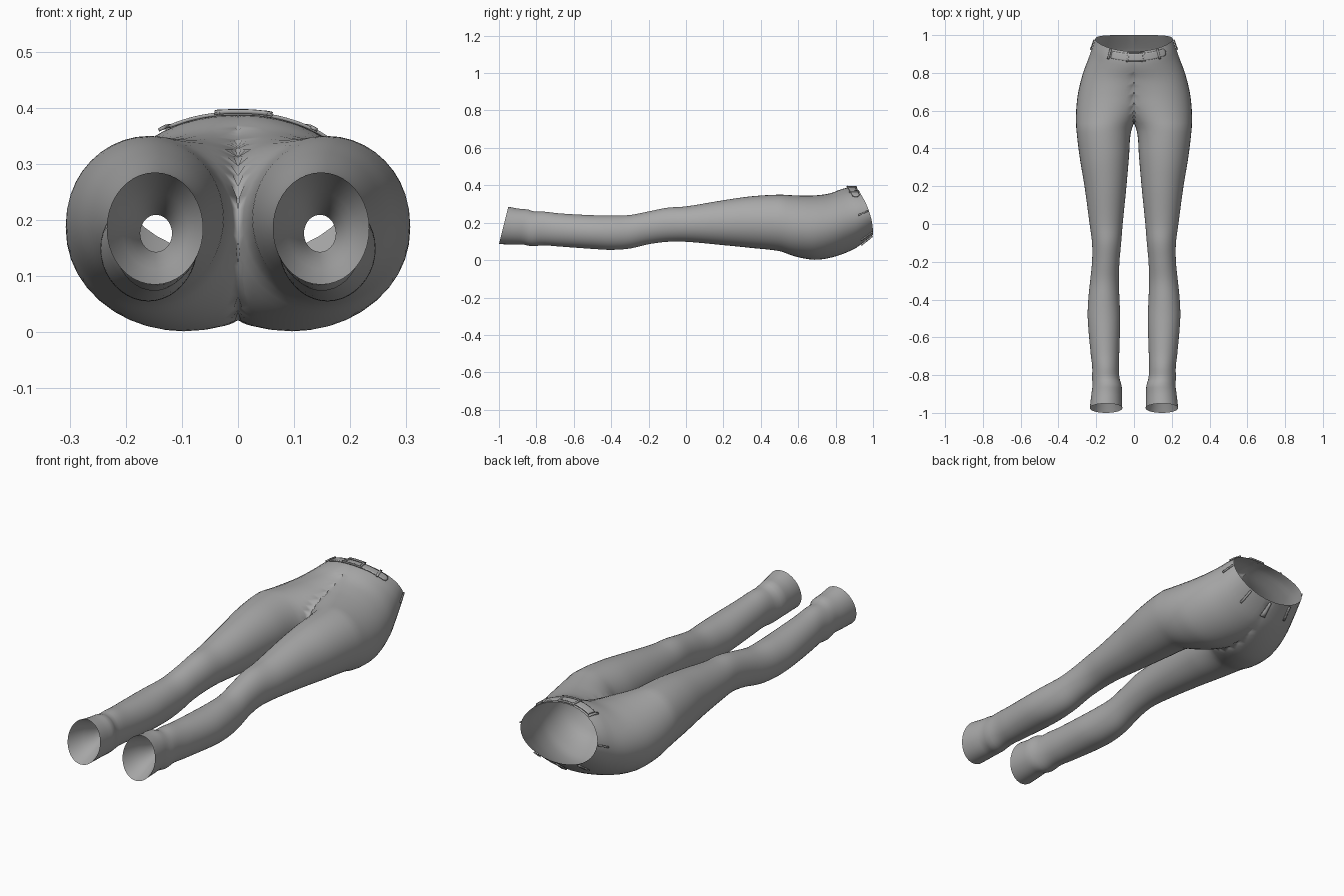
import bpy, bmesh, math

if "Cube" in bpy.data.objects:
    bpy.data.objects.remove(bpy.data.objects["Cube"])

SEG = 40
grey = bpy.data.materials.new("grey_cloth")
grey.diffuse_color = (0.4, 0.4, 0.4, 1)
grey.use_nodes = True
grey.node_tree.nodes["Principled BSDF"].inputs["Base Color"].default_value = grey.diffuse_color

# Half-body stations: length, outer x, inner x, top z, bottom z
ROWS = [
    (-1.0, .234, .062, .285, .085), (-.92, .226, .064, .274, .084),
    (-.86, .219, .066, .270, .082), (-.83, .222, .076, .260, .074),
    (-.76, .221, .080, .259, .079), (-.68, .230, .078, .250, .073),
    (-.50, .245, .073, .240, .060), (-.40, .242, .077, .239, .055),
    (-.30, .232, .080, .241, .062), (-.20, .222, .077, .260, .085),
    (-.10, .222, .068, .280, .098), (0, .235, .060, .287, .098),
    (.20, .262, .040, .320, .080), (.35, .287, .027, .341, .065),
    (.50, .305, .013, .350, .048), (.56, .307, -.025, .347, .027),
    (.62, .305, -.068, .345, .011), (.70, .295, -.110, .346, .002),
    (.80, .270, -.160, .356, .020), (.90, .235, -.200, .379, .060),
    (.95, .220, -.208, .387, .095), (1.0, .205, -.205, .385, .135),
]


def station(s):
    """Smooth interpolation of the stations."""
    s = min(max(s, -1), 1)
    i = 0
    while i < len(ROWS) - 2 and s > ROWS[i + 1][0]:
        i += 1

    def slope(j, k):
        a, b = ROWS[max(j - 1, 0)], ROWS[min(j + 1, len(ROWS) - 1)]
        return (b[k] - a[k]) / (b[0] - a[0])
    a, b = ROWS[i], ROWS[i + 1]
    h = b[0] - a[0]
    t = (s - a[0]) / h
    return [(2*t**3 - 3*t*t + 1) * a[k] + (t**3 - 2*t*t + t) * h * slope(i, k)
            + (3*t*t - 2*t**3) * b[k] + (t**3 - t*t) * h * slope(i + 1, k)
            for k in range(1, 5)]


def slant(s, z):
    """Tilt the waist and ankle openings."""
    w = min(max((s - .6) / .4, 0), 1)
    w = w * w * (3 - 2 * w)
    y = s - .09 * w * (max(z - .14, 0) / .25) ** 2
    return y + .05 * min(max((-.75 - s) / .25, 0), 1) * (z - .085) / .2


def point(s, a, grow=0.0, both=False):
    out, inn, top, bot = station(s)
    cx, rx, cz, rz = (out + inn) / 2, (out - inn) / 2, (top + bot) / 2, (top - bot) / 2
    if both and math.cos(a) < 0:
        cx = -cx
    x = cx + (rx + grow) * math.cos(a)
    z = cz + (rz + grow) * math.sin(a)
    y = slant(s, cz + rz * math.sin(a))
    return (x if both else max(x, 0), y, z)


def finish(name, bm, mirror=False):
    bmesh.ops.recalc_face_normals(bm, faces=bm.faces)
    me = bpy.data.meshes.new(name)
    bm.to_mesh(me)
    bm.free()
    me.materials.append(grey)
    ob = bpy.data.objects.new(name, me)
    bpy.context.collection.objects.link(ob)
    if mirror:
        m = ob.modifiers.new("Mirror", 'MIRROR')
        m.merge_threshold = .0005
    bpy.ops.object.select_all(action='DESELECT')
    ob.select_set(True)
    bpy.context.view_layer.objects.active = ob
    bpy.ops.object.shade_smooth_by_angle(angle=math.radians(50))
    return ob


def loft(rings, closed=True):
    bm = bmesh.new()
    vs = [[bm.verts.new(p) for p in r] for r in rings]
    n = len(rings[0])
    for a, b in zip(vs, vs[1:]):
        for k in range(n if closed else n - 1):
            j = (k + 1) % n
            bm.faces.new((a[k], a[j], b[j], b[k]))
    return bm


ANG = [2 * math.pi * k / SEG for k in range(SEG)]

# Trousers: one lofted half, cut open on the centre plane and mirrored
N = 90
bm = loft([[point(-1 + 2 * i / N, a) for a in ANG] for i in range(N + 1)])
inside = [f for f in bm.faces if all(v.co.x < 1e-6 for v in f.verts)]
bmesh.ops.delete(bm, geom=inside, context='FACES')
bmesh.ops.remove_doubles(bm, verts=bm.verts, dist=.0002)
finish("trousers", bm, mirror=True)

# Turned-in lining narrowing inside each leg opening
rings = []
for depth, f in [(0, 1), (.04, .86), (.08, .68), (.11, .55), (.15, .42), (.19, .33)]:
    ring = []
    for a in ANG:
        x, y, z = point(-1, a)
        ring.append((.145 + (x - .145) * f, y + depth, .172 + (z - .172) * f))
    rings.append(ring)
finish("ankle_lining", loft(rings), mirror=True)


def patch(name, a0, a1, s0, s1, lift, thick=.006, na=10, ns=3, round_end=False):
    """Raised strip following the waist surface."""
    rows = []
    for i in range(ns + 1):
        v = i / ns
        end = a0
        if round_end:
            end = a0 + .07 * (2 * v - 1) ** 2
        rows.append([point(s0 + (s1 - s0) * v, end + (a1 - end) * k / na, lift, True)
                     for k in range(na + 1)])
    ob = finish(name, loft(rows, closed=False))
    m = ob.modifiers.new("Solidify", 'SOLIDIFY')
    m.thickness = thick
    m.offset = 0
    return ob


def at_x(x):
    return math.acos(x / .215)


# Belt strap with a rounded tip
patch("belt_strap", at_x(.165), at_x(-.115), .947, .988, .003, na=24, ns=6, round_end=True)

# Buckle frame
for x0, x1, s0, s1 in [(-.033, -.024, .94, .997), (.043, .052, .94, .997),
                       (-.033, .052, .94, .947), (-.033, .052, .99, .997)]:
    patch("buckle_frame", at_x(x1), at_x(x0), s0, s1, .007, .008, na=6)

# Belt loops around the waist
loops = [at_x(-.125), at_x(.125), math.radians(2), math.radians(178),
         math.radians(236), math.radians(304), math.radians(270)]
for a in loops:
    patch("belt_loop", a - .025, a + .025, .937, .997, .006, .006, na=2)
